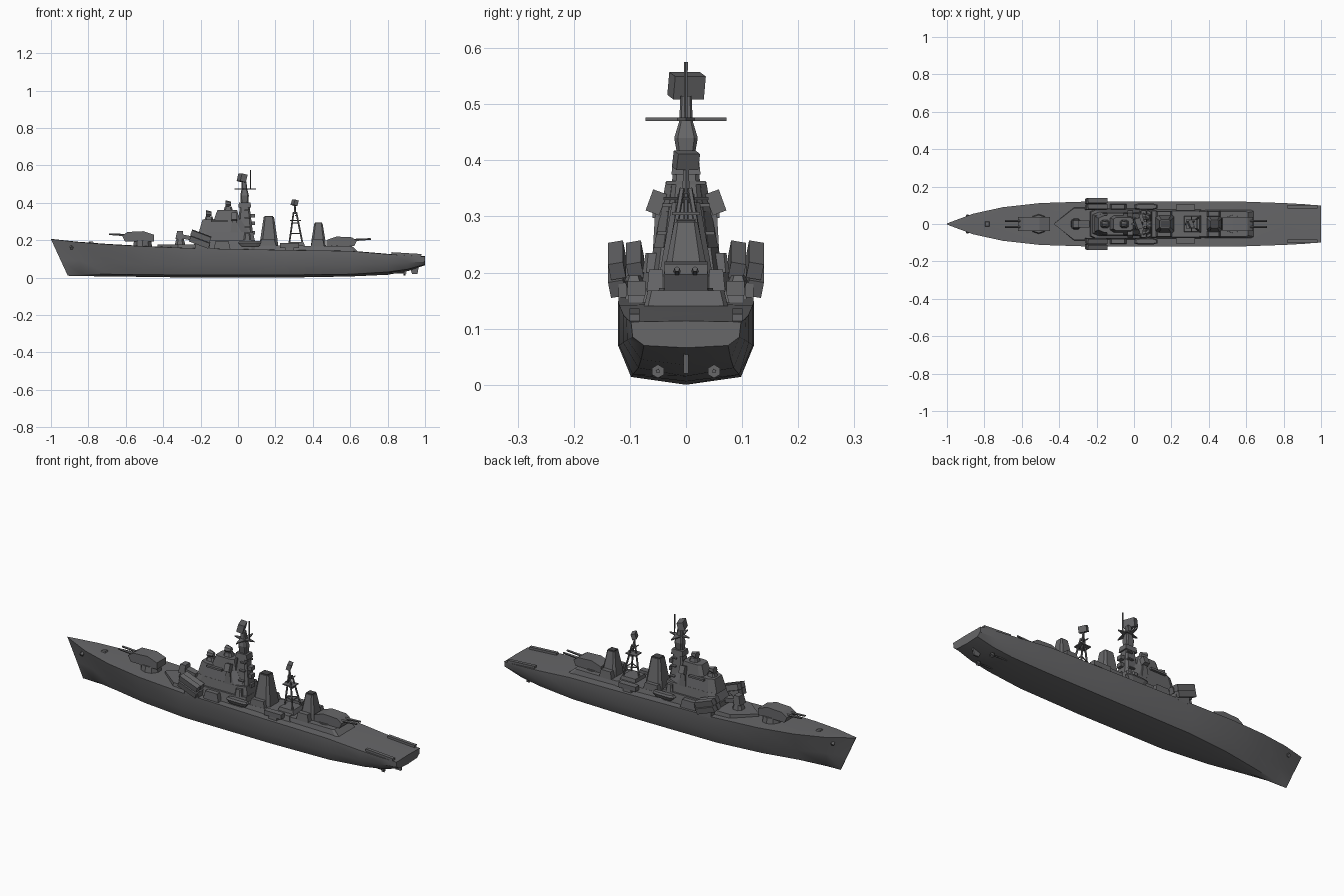
import bpy, bmesh, math
from mathutils import Vector, Matrix

if "Cube" in bpy.data.objects:
    bpy.data.objects.remove(bpy.data.objects["Cube"])


def paint(name, v):
    m = bpy.data.materials.new(name)
    m.diffuse_color = (v, v, v * 1.04, 1)
    m.use_nodes = True
    m.node_tree.nodes["Principled BSDF"].inputs["Base Color"].default_value = m.diffuse_color
    return m


GREY, SOOT = paint("dark_grey", .135), paint("soot", .06)


def mesh_object(name, bm):
    bmesh.ops.recalc_face_normals(bm, faces=bm.faces)
    me = bpy.data.meshes.new(name)
    bm.to_mesh(me)
    bm.free()
    me.materials.append(SOOT if name.endswith("funnel_cap") else GREY)
    ob = bpy.data.objects.new(name, me)
    bpy.context.collection.objects.link(ob)
    return ob


def loft(name, rings, cap=True):
    """Skin a list of closed rings of equal length."""
    bm = bmesh.new()
    vs = [[bm.verts.new(p) for p in r] for r in rings]
    n = len(rings[0])
    for a, b in zip(vs, vs[1:]):
        for i in range(n):
            j = (i + 1) % n
            bm.faces.new((a[i], a[j], b[j], b[i]))
    if cap:
        bm.faces.new(vs[0])
        bm.faces.new(vs[-1])
    return mesh_object(name, bm)


def tower(name, levels, cy=0, c=0.0):
    """Stack of (x0, x1, half width, z) levels with corners cut by fraction c."""
    rings = []
    for x0, x1, h, z in levels:
        k, m = c * (x1 - x0), c * 2 * h
        if c:
            pts = [(x0 + k, -h), (x1 - k, -h), (x1, -h + m), (x1, h - m),
                   (x1 - k, h), (x0 + k, h), (x0, h - m), (x0, -h + m)]
        else:
            pts = [(x0, -h), (x1, -h), (x1, h), (x0, h)]
        rings.append([(x, y + cy, z) for x, y in pts])
    return loft(name, rings)


def block(name, loc, size, ry=0, rx=0, rz=0):
    bm = bmesh.new()
    rot = Matrix.Rotation(rz, 4, 'Z') @ Matrix.Rotation(ry, 4, 'Y') @ Matrix.Rotation(rx, 4, 'X')
    bmesh.ops.create_cube(bm, size=1, matrix=Matrix.Translation(loc) @ rot @ Matrix.Diagonal((*size, 1)))
    return mesh_object(name, bm)


def strut(name, p, q, r, r2=None, n=5):
    p, q = Vector(p), Vector(q)
    d = q - p
    bm = bmesh.new()
    m = Matrix.Translation((p + q) / 2) @ d.to_track_quat('Z', 'Y').to_matrix().to_4x4()
    bmesh.ops.create_cone(bm, cap_ends=True, segments=n, radius1=r,
                          radius2=r if r2 is None else r2, depth=d.length, matrix=m)
    return mesh_object(name, bm)


SIDES = (("left", -1), ("right", 1))

# Hull stations: deck x, keel x, keel z, bilge y/z, side y/z, deck y/z
stations = [
    (-1.00, -.91, .010, .001, .015, .001, .09, .003, .205),
    (-.86, -.83, .008, .010, .018, .026, .09, .055, .190),
    (-.70, -.69, .006, .035, .018, .060, .08, .090, .178),
    (-.50, -.50, .004, .070, .016, .095, .07, .112, .167),
    (-.25, -.25, .000, .095, .014, .117, .07, .120, .157),
    (.25, .25, .000, .098, .014, .121, .07, .121, .147),
    (.60, .60, .006, .095, .018, .119, .07, .119, .142),
    (.80, .80, .015, .085, .030, .112, .075, .112, .125),
    (.91, .91, .035, .080, .045, .105, .08, .106, .118),
    (1.00, 1.00, .066, .075, .070, .095, .085, .098, .112)]
rings = []
for xd, xk, zk, yb, zb, ys, zs, yd, zd in stations:
    half = [(yb, zb), (ys, zs), (yd, zd)]
    sect = [(0, zk)] + half + [(0, zd + .002)] + [(-y, z) for y, z in reversed(half)]
    rings.append([(xk + (xd - xk) * (z - zk) / (zd - zk), y, z) for y, z in sect])
hull = loft("hull", rings)
bpy.context.view_layer.objects.active = hull
hull.select_set(True)
bpy.ops.object.shade_smooth_by_angle(angle=math.radians(35))
hull.select_set(False)

# Rudder, propeller shafts and stern ramps
tower("rudder", [(.93, .96, .004, .02), (.91, .97, .005, .085)])
for s, k in SIDES:
    strut("propeller_shaft_" + s, (.72, k * .05, .03), (.90, k * .05, .024), .004)
    strut("propeller_" + s, (.885, k * .05, .024), (.895, k * .05, .024), .012, n=6)
    block("stern_rack_" + s, (.90, k * .092, .124), (.16, .018, .014), .06)
    strut("anchor_" + s, (-.89, k * .03, .165), (-.89, k * .046, .155), .010)

# Foredeck fittings
loft("breakwater_house", [[(-.43, 0, z), (-.32, -w, z), (-.2, -w, z), (-.2, w, z), (-.32, w, z)]
                          for z, w in ((.15, .09), (.178, .085))])
tower("capstan", [(-.80, -.77, .015, .18), (-.795, -.775, .01, .193)])
tower("launcher_pedestal", [(-.34, -.28, .03, .17), (-.33, -.29, .022, .205)], c=.25)
tower("launcher_head", [(-.335, -.295, .025, .205), (-.325, -.295, .02, .25)])
block("launcher_arm", (-.275, 0, .215), (.07, .035, .022), .2)


def turret(name, x, z, d, size):
    """Gun turret facing direction d along x."""
    prof = [(-.085, 0), (-.085, .035), (-.03, .054), (.055, .05), (.085, .03), (.07, 0)]
    loft(name + "_turret", [[(x + d * a * size, k * w, z + b * size) for a, b in prof]
                            for k, w in ((-1, .038), (-.6, .046), (.6, .046), (1, .038))])
    strut(name + "_turret_base", (x - d * .025, 0, z - .04), (x - d * .025, 0, z + .004), .055, .048, n=10)
    for s, k in SIDES:
        strut(f"{name}_gun_{s}", (x + d * .06, k * .016, z + .032), (x + d * .155, k * .016, z + .038), .007, .005)


turret("fore", -.535, .194, -1, 1)
turret("aft", .555, .168, 1, .95)

# Angled missile boxes beside the bridge
for s, k in SIDES:
    for j, y in enumerate((.091, .123)):
        for r, dz in enumerate((0, .032)):
            block(f"missile_box_{s}_{j}_{r}", (-.205 + dz * .2, k * y, .19 + dz),
                  (.11, .027, .03), .36, k * -.18)
    block("missile_box_mount_" + s, (-.19, k * .1, .165), (.08, .04, .035))

# Bridge and main superstructure
tower("deckhouse_forward", [(-.24, .10, .085, .148), (-.23, .09, .075, .20)], c=.08)
tower("bridge_lower", [(-.225, .09, .066, .195), (-.20, .08, .058, .245)], c=.12)
tower("bridge_middle", [(-.21, .06, .058, .24), (-.19, .015, .045, .31)], c=.15)
tower("bridge_top", [(-.13, .01, .046, .305), (-.11, -.005, .036, .362)], c=.15)
block("bridge_wing", (-.10, 0, .302), (.09, .12, .01))
for i, (x, z) in enumerate(((-.155, .305), (-.052, .358))):
    tower(f"director_base_{i}", [(x - .025, x + .025, .022, z), (x - .018, x + .018, .016, z + .022)], c=.2)
    strut(f"director_{i}", (x - .016, 0, z + .036), (x + .014, 0, z + .036), .02, .012, n=7)
for s, k in SIDES:
    block("side_sensor_" + s, (-.02, k * .053, .325), (.03, .026, .04), 0, k * .35)
    tower("sensor_stand_" + s, [(-.04, .0, .012, .24), (-.03, -.01, .008, .31)], k * .047)
    tower("gun_mount_" + s, [(.03, .07, .018, .20), (.035, .065, .012, .235)], k * .06, .2)
    tower("deck_locker_" + s, [(-.13, -.04, .016, .15), (-.12, -.05, .012, .195)], k * .092)
    tower("boat_" + s, [(.02, .11, .008, .165), (.0, .125, .017, .185), (.01, .12, .012, .195)], k * .093, .2)
    block("torpedo_tubes_" + s, (.275, k * .088, .172), (.10, .032, .025))
    tower("torpedo_stand_" + s, [(.25, .30, .016, .145), (.255, .295, .014, .165)], k * .088)

# Main mast
tower("main_mast", [(-.01, .085, .045, .20), (.0, .072, .032, .30), (.01, .062, .023, .38)], c=.15)
tower("mast_collar", [(.002, .07, .026, .375), (.005, .067, .023, .402)])
tower("upper_mast", [(.015, .055, .014, .40), (.012, .058, .021, .44), (.018, .05, .012, .47),
                     (.02, .045, .010, .515)], c=.15)
block("main_radar", (.022, .001, .533), (.032, .058, .042), .25, 0, .35)
loft("yard_platform", [[((.038 + .058 * (1 if i % 2 == 0 else .4) * math.cos(i * math.pi / 4)),
                         .072 * (1 if i % 2 == 0 else .3) * math.sin(i * math.pi / 4), z)
                        for i in range(8)] for z in (.470, .476)])
strut("mast_antenna", (.067, 0, .474), (.067, 0, .575), .003, .004)
for i, z in enumerate((.27, .32, .36)):
    for s, k in SIDES:
        block(f"mast_platform_{i}_{s}", (.05, k * (.036 - i * .008), z), (.03, .03, .006))
    block(f"mast_aft_platform_{i}", (.075, 0, z - .03), (.03, .03, .02))

# Aft deckhouses and funnels
tower("deckhouse_middle", [(.08, .36, .078, .144), (.08, .35, .07, .172)])
tower("deckhouse_aft", [(.34, .64, .075, .14), (.345, .61, .068, .168)], c=.05)
for name, x, w, h, top in (("fore", .165, .05, .055, .325), ("aft", .43, .04, .046, .29)):
    tower(name + "_funnel", [(x - w, x + w, h, .165), (x - w * .93, x + w * .93, h * .85, .20),
                             (x - w * .55, x + w * .55, h * .45, top)], c=.15)
    tower(name + "_funnel_cap", [(x - w * .5, x + w * .5, h * .4, top - .01),
                                 (x - w * .45, x + w * .45, h * .35, top + .004)])
    for s, k in SIDES:
        tower(f"{name}_funnel_vent_{s}", [(x - w, x + w * .8, .016, .165), (x - w * .8, x + w * .6, .012, .205)], k * .054)

# Aft tripod mast with cross braces and radar
tower("tripod_house", [(.265, .36, .045, .165), (.27, .35, .04, .19)])
feet = [(.275, 0), (.345, .035), (.345, -.035)]
for i, (x, y) in enumerate(feet):
    x2, y2 = feet[(i + 1) % 3]
    strut(f"tripod_leg_{i}", (x, y, .185), (.305 + (x - .31) * .2, y * .2, .35), .005)
    for j, t in enumerate((.3, .65)):
        f = 1 - t * .8
        z = .185 + .165 * t
        strut(f"tripod_brace_{i}_{j}", (.31 + (x - .31) * f, y * f, z), (.31 + (x2 - .31) * f, y2 * f, z), .003)
block("tripod_platform", (.308, 0, .305), (.06, .05, .005))
strut("tripod_yard", (.308, -.04, .332), (.308, .04, .332), .003)
strut("tripod_pole", (.305, 0, .34), (.303, 0, .39), .007, .005)
block("aft_radar", (.303, 0, .40), (.022, .042, .03), .3, 0, .4)
